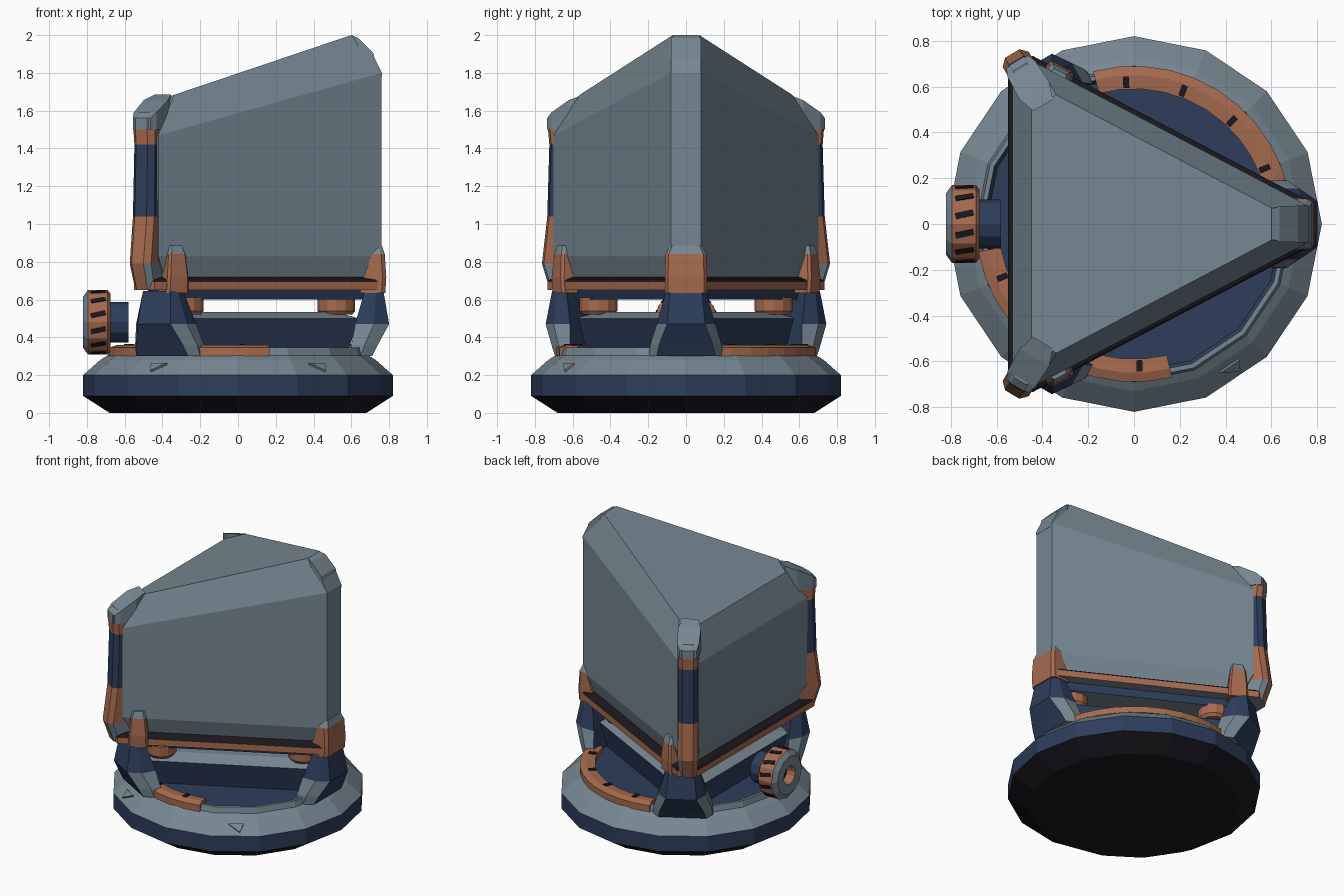
import bpy, bmesh, math
from mathutils import Vector, Matrix

if "Cube" in bpy.data.objects:
    bpy.data.objects.remove(bpy.data.objects["Cube"])

COLOURS = {
    "grey_shell": (0.18, 0.24, 0.285),
    "copper": (0.38, 0.145, 0.077),
    "navy": (0.026, 0.047, 0.105),
    "black": (0.011, 0.009, 0.013),
}
MATS = []
for mat_name, rgb in COLOURS.items():
    m = bpy.data.materials.new(mat_name)
    m.use_nodes = True
    m.diffuse_color = (*rgb, 1)
    m.node_tree.nodes["Principled BSDF"].inputs["Base Color"].default_value = (*rgb, 1)
    MATS.append(m)
GREY, COPPER, NAVY, BLACK = range(4)
SLANT = math.radians(27.7)       # angle of the two long body sides


def loft(name, sections, bands, start=None, end=None):
    """Skin matching sections; a band is one colour or one colour per side."""
    bm = bmesh.new()
    rows = [[bm.verts.new(p) for p in s] for s in sections]
    n = len(rows[0])

    def paint(verts, colour):
        bm.faces.new(verts).material_index = colour

    for a, b, band in zip(rows, rows[1:], bands):
        for i in range(n):
            j = (i + 1) % n
            paint((a[i], a[j], b[j], b[i]), band if isinstance(band, int) else band[i])
    first, last = bands[0], bands[-1]
    paint(rows[0][::-1], start if start is not None else first if isinstance(first, int) else first[0])
    paint(rows[-1], end if end is not None else last if isinstance(last, int) else last[0])
    bmesh.ops.recalc_face_normals(bm, faces=bm.faces)
    mesh = bpy.data.meshes.new(name)
    bm.to_mesh(mesh)
    bm.free()
    for m in MATS:
        mesh.materials.append(m)
    ob = bpy.data.objects.new(name, mesh)
    bpy.context.collection.objects.link(ob)
    return ob


def spin(deg, cx=0.0, cy=0.0):
    return Matrix.Translation((cx, cy, 0)) @ Matrix.Rotation(math.radians(deg), 4, "Z")


def disc(r, z, n=16):
    return [Vector((r * math.cos(math.tau * i / n), r * math.sin(math.tau * i / n), z)) for i in range(n)]


def side_y(x, inset=0.0):
    """Half width of the body plan at x."""
    return 0.08 + math.tan(SLANT) * (0.76 - x) - inset / math.cos(SLANT)


def tri(inset, tip, z, cut=0.122):
    """Body plan moved in by inset, with its three corners cut off."""
    left = -0.53 + inset
    rear = left + cut * math.cos(SLANT)
    half = [(tip, side_y(tip, inset)), (rear, side_y(rear, inset)), (left, side_y(left, inset) - cut)]
    plan = half + [(x, -y) for x, y in half[::-1]]
    return [Vector((x, y, z(x) if callable(z) else z)) for x, y in plan]


def bracket(m, z, rin, rout, w, cut=0.03, face=0.55):
    """Radial block outline with chamfered outer edges."""
    pts = ((rin, -w), (rout - cut, -w), (rout, -w * face), (rout, w * face), (rout - cut, w), (rin, w))
    return [m @ Vector((a, b, z)) for a, b in pts]


def slab(m, r, lo, hi, w):
    return [m @ Vector(p) for p in ((r, -w, lo), (r, w, lo), (r, w, hi), (r, -w, hi))]


def block(name, m, sx, sy, sz, colour):
    corners = [(-sx, -sy), (sx, -sy), (sx, sy), (-sx, sy)]
    loft(name, [[m @ Vector((x / 2, y / 2, z)) for x, y in corners] for z in (-sz / 2, sz / 2)], [colour])


# Round base with a sunken deck
loft("base", [disc(0.68, 0), disc(0.82, 0.09), disc(0.82, 0.2), disc(0.73, 0.28), disc(0.69, 0.305),
              disc(0.68, 0.345), disc(0.66, 0.345), disc(0.645, 0.325)],
     [BLACK, NAVY, GREY, GREY, GREY, GREY, NAVY], end=NAVY)

# Small wedge marks on the front slope of the base
for s in (1, -1):
    m = spin(-90 + 34 * s)
    shape = ((-0.05, 0.7), (0.05, 0.7), (0.025 * s, 0.2))
    low = [m @ Vector((0.804 - 0.088 * u, t, 0.2 + 0.08 * u)) for t, u in shape]
    out = m.to_3x3() @ Vector((0.008, 0, 0.009))
    loft("base_wedge", [low, [p + out for p in low]], [GREY])

# Copper dial arcs with black ticks
for mid in (58, 237):
    path = [mid - 47 + 94 * i / 10 for i in range(11)]
    profile = ((0.59, 0.3), (0.59, 0.355), (0.65, 0.36), (0.69, 0.345), (0.69, 0.3))
    loft("dial_arc", [[spin(a) @ Vector((r, 0, z)) for r, z in profile] for a in path], [COPPER] * 10)
    for k in range(4):
        place = spin(mid - 35 + 23.4 * k) @ Matrix.Translation((0.62, 0, 0.361))
        block("dial_tick", place, 0.05, 0.026, 0.009, BLACK)

# Lower triangular hull, support pads and the plate under the body
loft("lower_hull", [tri(0.11, 0.58, 0.32), tri(0.065, 0.64, 0.5), tri(0.15, 0.52, 0.535)], [NAVY, GREY])
loft("under_plate", [tri(0.065, 0.68, 0.6), tri(0.05, 0.71, 0.66)], [NAVY], start=GREY)
for deg in (0, 120, 240):
    m = spin(deg, -0.015) @ Matrix.Translation((0.535, 0, 0))
    loft("support_pad", [[m @ p for p in disc(r, z, 12)] for r, z in ((0.085, 0.52), (0.1, 0.54), (0.1, 0.61))],
         [COPPER, COPPER])

# Trim frame with a black ledge, and the sloped body
loft("trim_frame", [tri(-0.02, 0.78, 0.65), tri(-0.02, 0.78, 0.695), tri(-0.012, 0.772, 0.705), tri(0.03, 0.72, 0.72)],
     [COPPER, BLACK, BLACK], start=GREY)
loft("body", [tri(0.04, 0.71, 0.7), tri(0, 0.76, 0.83),
              tri(0, 0.76, lambda x: 1.8 + 0.28 * (x - 0.76)),
              tri(0.083, 0.6, lambda x: 2.0 + 0.337 * (x - 0.6))], [GREY] * 3)

# Plate on the peak
m = spin(0)
loft("peak_plate", [slab(m, 0.602, 1.93, 1.999, 0.066), slab(m, 0.636, 1.88, 1.985, 0.078),
                    slab(m, 0.716, 1.8, 1.905, 0.08), slab(m, 0.722, 1.79, 1.88, 0.08),
                    slab(m, 0.762, 1.78, 1.8, 0.08)], [GREY] * 4)

# Foot at each corner
for m in (spin(0), spin(120, -0.045), spin(240, -0.045)):
    loft("foot", [bracket(m, 0.30, 0.60, 0.71, 0.195, 0.06, 0.8), bracket(m, 0.36, 0.60, 0.74, 0.19, 0.07, 0.75),
                  bracket(m, 0.47, 0.62, 0.80, 0.155, 0.08, 0.65), bracket(m, 0.645, 0.67, 0.77, 0.105, 0.04, 0.8)],
         [[GREY, GREY, NAVY, GREY, GREY, NAVY]] * 2 + [NAVY])

# Collar under the peak
m = spin(0)
loft("collar", [bracket(m, 0.635, 0.645, 0.78, 0.112, 0.02, 0.85), bracket(m, 0.72, 0.665, 0.785, 0.112, 0.02, 0.85),
                bracket(m, 0.84, 0.71, 0.777, 0.108, 0.02, 0.85), bracket(m, 0.885, 0.715, 0.762, 0.085, 0.02, 0.85)],
     [COPPER, COPPER, GREY])

for s in (1, -1):
    # Clasp on the long side, next to the rear corner
    m = spin(s * (90 - math.degrees(SLANT)), -0.33, s * side_y(-0.33))
    loft("side_clasp", [bracket(m, z, -0.08, r, w, 0.015, 0.8) for z, r, w in
                        ((0.635, 0.035, 0.065), (0.72, 0.04, 0.063), (0.84, 0.03, 0.05), (0.885, 0.015, 0.036))],
         [COPPER, COPPER, GREY])

    # Tall post on the rear corner with a clamp over the roof edge
    m = spin(s * 121, -0.085)
    heel = [COPPER] * 6
    for side in ((0, 1) if s == 1 else (3, 4)):
        heel[side] = GREY
    levels = ((0.65, 0.82, 0.06), (0.79, 0.868, 0.066), (1.04, 0.835, 0.066), (1.42, 0.823, 0.064),
              (1.5, 0.83, 0.066), (1.56, 0.83, 0.066), (1.59, 0.80, 0.055))
    loft("post", [bracket(m, z, 0.70, r, w) for z, r, w in levels],
         [heel, COPPER, NAVY, COPPER, GREY, GREY])
    loft("roof_clamp", [slab(m, 0.825, 1.5, 1.56, 0.055), slab(m, 0.79, 1.5, 1.59, 0.07),
                        slab(m, 0.68, 1.5, 1.655, 0.075), slab(m, 0.605, 1.6, 1.685, 0.05)], [GREY] * 3)

# Side knob: rim, bored end, axle and slanted grips
m = Matrix.Translation((0, 0, 0.48)) @ Matrix.Rotation(-math.pi / 2, 4, "Y")


def wheel(r, x, n=12):
    return [m @ p for p in disc(r, x, n)]


loft("knob", [wheel(0.15, 0.675), wheel(0.17, 0.69), wheel(0.17, 0.795), wheel(0.135, 0.82),
              wheel(0.065, 0.82), wheel(0.055, 0.76)], [COPPER, COPPER, GREY, GREY, COPPER], start=GREY, end=BLACK)
loft("axle", [wheel(0.108, 0.58), wheel(0.108, 0.69)], [NAVY])
for k in range(12):
    turn = Matrix.Rotation(math.tau * (k + 0.5) / 12, 4, "Z")
    place = m @ turn @ Matrix.Translation((0.165, 0, 0.74)) @ Matrix.Rotation(0.22, 4, "X")
    block("knob_grip", place, 0.009, 0.026, 0.08, BLACK)
